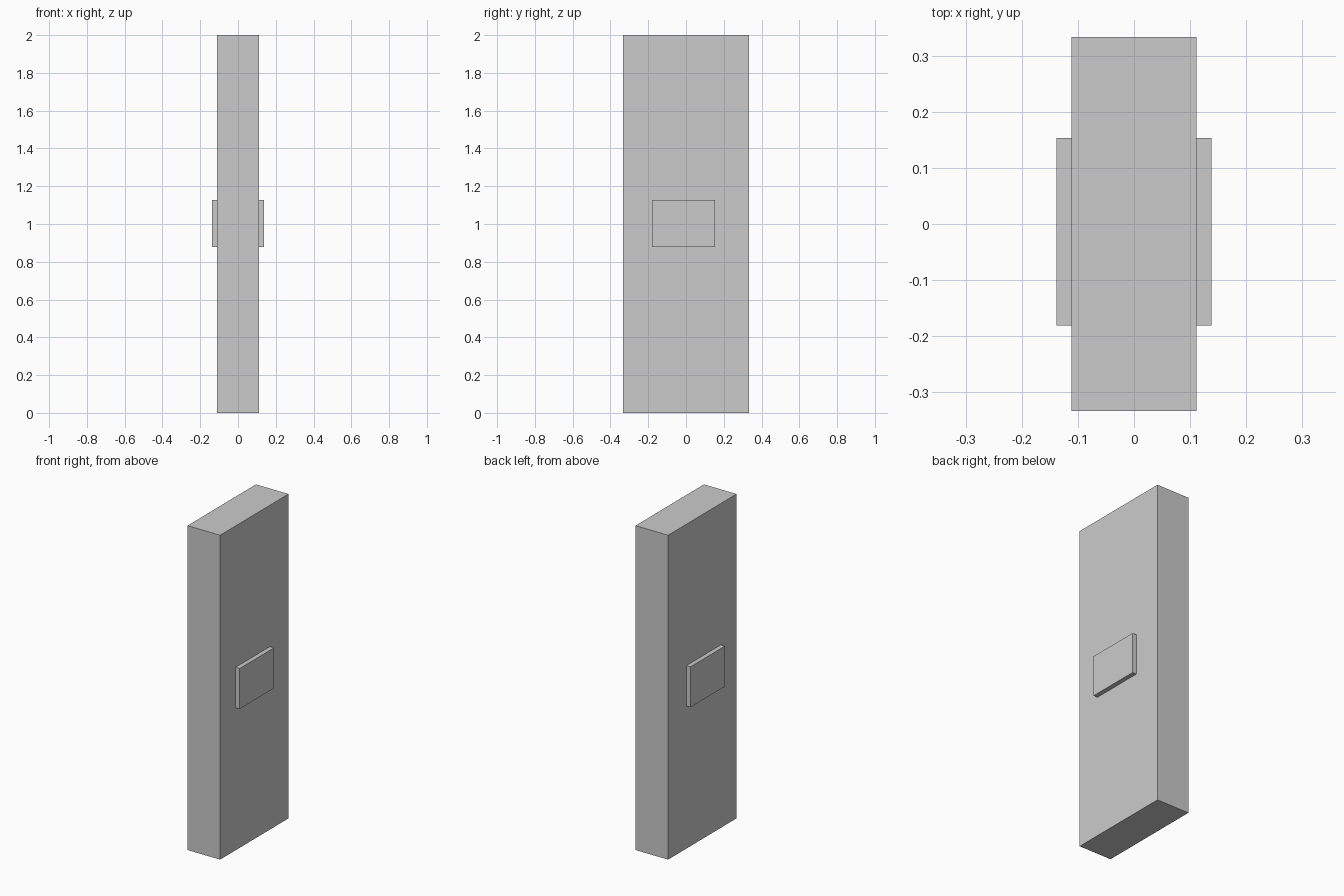
import bpy

if "Cube" in bpy.data.objects:
    bpy.data.objects.remove(bpy.data.objects["Cube"])


def box(name, lo, hi):
    """Axis-aligned box between two corners."""
    centre = [(a + b) / 2 for a, b in zip(lo, hi)]
    bpy.ops.mesh.primitive_cube_add(size=1, location=centre)
    ob = bpy.context.object
    ob.name = name
    ob.scale = [b - a for a, b in zip(lo, hi)]
    bpy.ops.object.transform_apply(location=True, rotation=False, scale=True)
    return ob


HALF_X, HALF_Y, HEIGHT = 0.111, 0.333, 2.0
PLATE_OUT = 0.1385

# Tall upright slab
slab = box("slab", (-HALF_X, -HALF_Y, 0), (HALF_X, HALF_Y, HEIGHT))

# Raised plate on each broad side, slightly off-centre
plates = box("side_plates", (HALF_X, -0.181, 0.878), (PLATE_OUT, 0.153, 1.128))
mirror = plates.modifiers.new("Mirror", 'MIRROR')
mirror.use_axis = (True, False, False)
mirror.use_mirror_merge = False
